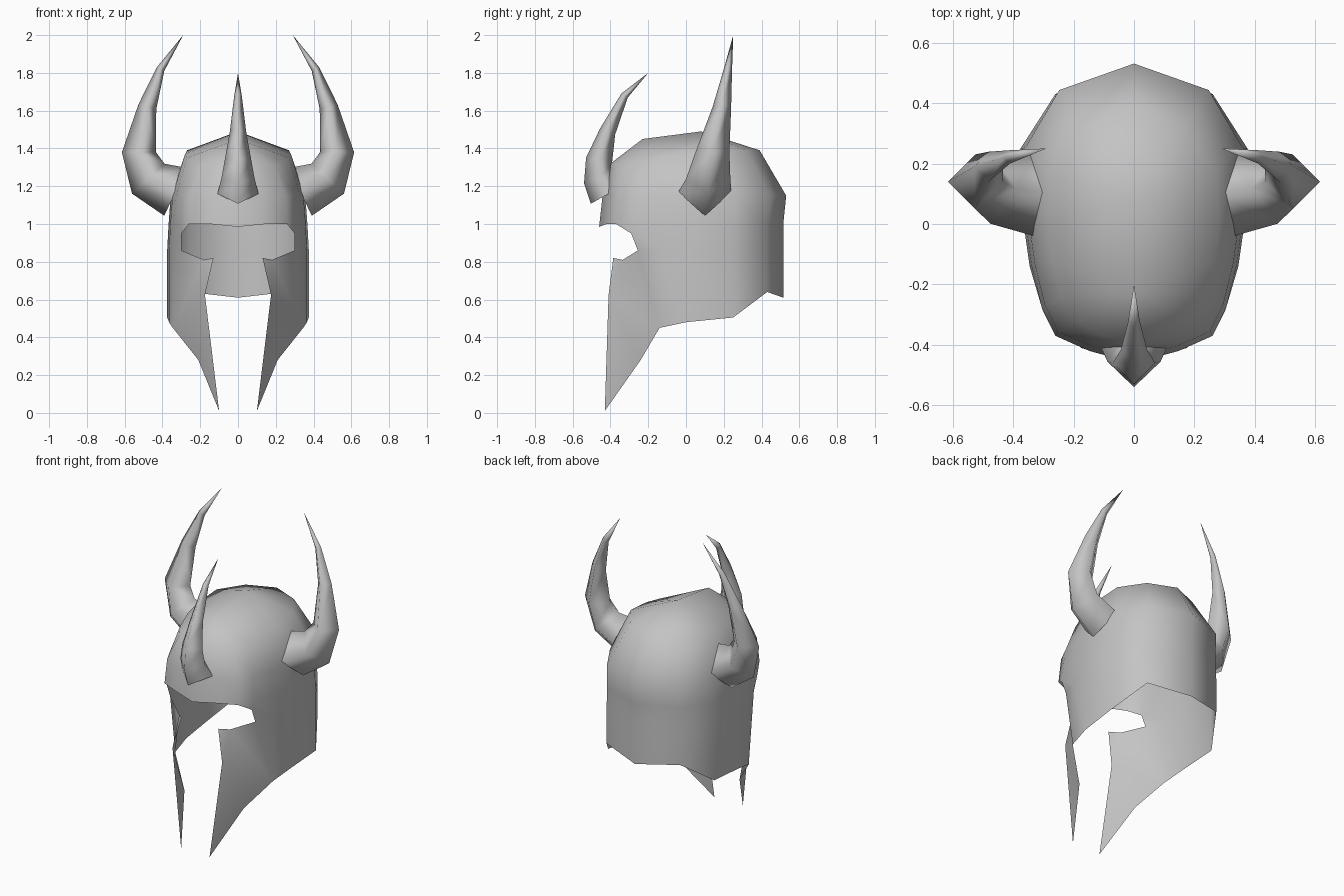
import bpy, bmesh
from mathutils import Vector

cube = bpy.data.objects.get("Cube")
if cube:
    bpy.data.objects.remove(cube, do_unlink=True)

# One plain grey metal for everything
metal = bpy.data.materials.new("grey_metal")
metal.use_nodes = True
grey = (0.55, 0.55, 0.55, 1)
metal.diffuse_color = grey
shader = next(n for n in metal.node_tree.nodes if n.type == "BSDF_PRINCIPLED")
shader.inputs["Base Color"].default_value = grey


def finish(name, bm, inside, mirrored=True):
    """Turn a bmesh into a smooth object whose faces point away from 'inside'."""
    bmesh.ops.recalc_face_normals(bm, faces=bm.faces)
    facing = 0
    for face in bm.faces:
        face.normal_update()
        facing += face.normal.dot(face.calc_center_median() - Vector(inside)) * face.calc_area()
    if facing < 0:
        bmesh.ops.reverse_faces(bm, faces=bm.faces)
    mesh = bpy.data.meshes.new(name)
    bm.to_mesh(mesh)
    bm.free()
    mesh.materials.append(metal)
    mesh.shade_smooth()
    obj = bpy.data.objects.new(name, mesh)
    bpy.context.collection.objects.link(obj)
    if mirrored:
        mirror = obj.modifiers.new("mirror", "MIRROR")
        mirror.use_clip = True
        mirror.merge_threshold = 0.001
    return obj


# Helmet shell, left half: plan outline running from the back to the brow
plan = [(0, .515), (.26, .43), (.375, .25), (.365, 0), (.345, -.14),
        (.31, -.28), (.265, -.37), (.15, -.42), (0, -.46)]
hem_heights = [.61, .64, .505, .48, .45]
bm = bmesh.new()


def point(x, y, z):
    return bm.verts.new((x, y, z))


def ring(height, wide=1.0, back=1.0, front=1.0, count=len(plan)):
    return [point(x * wide, y * (back if y > 0 else front), height)
            for x, y in plan[:count]]


def bridge(lower, upper):
    for i in range(min(len(lower), len(upper)) - 1):
        bm.faces.new((lower[i], lower[i + 1], upper[i + 1], upper[i]))


hem = [point(x, y, z) for (x, y), z in zip(plan, hem_heights)]
middle = ring(.86, count=len(hem))
brow = ring(1.0, wide=.98)
brow[-1].co.z = .985
temple = ring(1.15, wide=.95, back=1.03, front=.96)
crown = [point(*p) for p in (
    (0, .39, 1.39), (.17, .32, 1.39), (.27, .17, 1.39), (.28, 0, 1.37), (.27, -.12, 1.35),
    (.24, -.24, 1.32), (.19, -.32, 1.31), (.1, -.37, 1.32), (0, -.4, 1.32))]
for lower, upper in ((hem, middle), (middle, brow), (brow, temple), (temple, crown)):
    bridge(lower, upper)

# Crown cap: fans to two points on the centre ridge
apex, fore = point(0, .08, 1.49), point(0, -.23, 1.45)
for i in range(len(crown) - 1):
    bm.faces.new((crown[i], crown[i + 1], apex if i < 4 else fore))
bm.faces.new((crown[4], fore, apex))

# Cheek guard and the edge of the eye opening
tip = point(.1, -.43, .01)
jaw = point(.21, -.24, .28)
mouth = point(.175, -.41, .625)
nose_side = point(.13, -.385, .82)
eye_low = point(.18, -.335, .81)
eye_out = point(.3, -.255, .86)
eye_top = point(.3, -.29, .95)
for corners in ((tip, jaw, mouth), (jaw, hem[-1], mouth), (hem[-1], eye_low, mouth),
                (mouth, eye_low, nose_side), (hem[-1], eye_out, eye_low),
                (hem[-1], middle[-1], eye_out), (middle[-1], eye_top, eye_out),
                (middle[-1], brow[4], brow[5], eye_top), (eye_top, brow[5], brow[6])):
    bm.faces.new(corners)
finish("helmet_shell", bm, (0, 0, .9))


def horn(name, path, radii, side, mirrored):
    """Four-sided curved horn that tapers to a point at the end of the path."""
    bm = bmesh.new()
    side = Vector(side)
    path = [Vector(p) for p in path]
    rings = []
    for i, radius in enumerate(radii):
        along = path[i + 1] - path[max(i - 1, 0)]
        across = along.cross(side).normalized()
        rings.append([bm.verts.new(path[i] + d * radius)
                      for d in (side, across, -side, -across)])
    end = bm.verts.new(path[-1])
    for k in range(4):
        n = (k + 1) % 4
        for a, b in zip(rings, rings[1:]):
            bm.faces.new((a[k], a[n], b[n], b[k]))
        bm.faces.new((rings[-1][k], rings[-1][n], end))
    middle_of_base = (path[0] + path[1]) / 2
    return finish(name, bm, middle_of_base, mirrored)


# Pair of side horns and the single brow horn
horn("side_horns",
     [(.33, .1, 1.17), (.475, .118, 1.24), (.525, .14, 1.38),
      (.48, .19, 1.62), (.41, .222, 1.82), (.29, .25, 2.0)],
     [.14, .117, .09, .049, .022], (0, 1, 0), True)
horn("brow_horn",
     [(0, -.41, 1.16), (0, -.455, 1.24), (0, -.46, 1.34),
      (0, -.415, 1.49), (0, -.325, 1.68), (0, -.2, 1.8)],
     [.108, .088, .07, .043, .02], (1, 0, 0), False)
